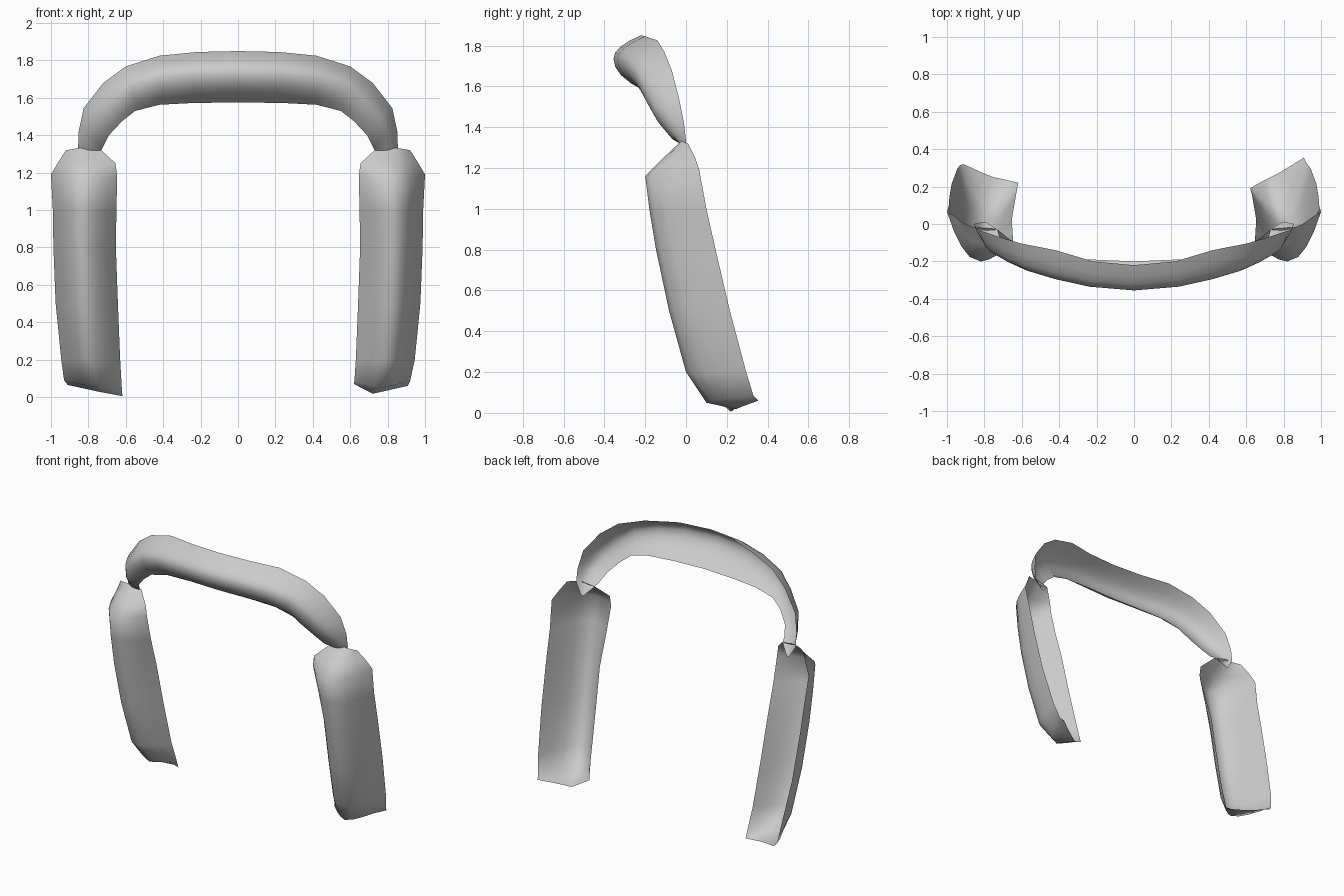
import bpy
from mathutils import Vector

if "Cube" in bpy.data.objects:
    bpy.data.objects.remove(bpy.data.objects["Cube"])

grey = bpy.data.materials.new("light_grey")
grey.diffuse_color = (0.6, 0.6, 0.6, 1)
grey.use_nodes = True
grey.node_tree.nodes["Principled BSDF"].inputs["Base Color"].default_value = grey.diffuse_color
STEPS = (0.25, 0.5, 0.75, 1)


def section(a, front, b, power, push_b=1.0):
    """Curved open cross-section from edge a over the front ridge to edge b."""
    a, front, b = Vector(a), Vector(front), Vector(b)

    def ease(edge, t, push):
        p = front.lerp(edge, t)
        p.x = front.x + (edge.x - front.x) * t ** push
        p.y = front.y + (edge.y - front.y) * t ** power
        return p
    return ([ease(a, t, 1) for t in reversed(STEPS)] + [front]
            + [ease(b, t, push_b) for t in STEPS])


def sheet(name, rows, flip=False):
    """Skin a smooth open shell through rows of points."""
    n = len(rows[0])
    faces = []
    for r in range(len(rows) - 1):
        for c in range(n - 1):
            f = (r * n + c, (r + 1) * n + c, (r + 1) * n + c + 1, r * n + c + 1)
            faces.append(f[::-1] if flip else f)
    me = bpy.data.meshes.new(name)
    me.from_pydata([p for row in rows for p in row], [], faces)
    me.materials.append(grey)
    me.update()
    ob = bpy.data.objects.new(name, me)
    bpy.context.collection.objects.link(ob)
    for o in bpy.context.selected_objects:
        o.select_set(False)
    ob.select_set(True)
    bpy.context.view_layer.objects.active = ob
    bpy.ops.object.shade_smooth_by_angle(angle=1.0)


def mirrored(p):
    return Vector((-p[0], p[1], p[2]))


# Side panels: inner edge, front ridge, outer edge at each level, top to bottom
panel = [
    ((.73, -.03, 1.32), (.82, -.02, 1.335), (.92, .01, 1.32)),
    ((.655, -.09, 1.25), (.81, -.11, 1.25), (.965, .045, 1.25)),
    ((.646, -.09, 1.18), (.82, -.20, 1.16), (1.0, .065, 1.19)),
    ((.65, -.04, 1.0), (.83, -.18, 1.0), (.99, .10, 1.0)),
    ((.653, .025, .8), (.83, -.147, .8), (.987, .145, .8)),
    ((.642, .09, .5), (.82, -.083, .5), (.975, .215, .5)),
    ((.63, .16, .2), (.80, .0, .2), (.945, .295, .2)),
]
right_end = [
    ((.622, .185, .085), (.76, .10, .05), (.92, .33, .085)),
    ((.62, .19, .07), (.72, .245, .018), (.908, .355, .06)),
]
left_end = [
    ((.622, .205, .06), (.76, .10, .055), (.93, .315, .09)),
    ((.618, .22, .005), (.75, .25, .03), (.91, .32, .065)),
]
for name, end, flip in (("right_panel", right_end, False),
                        ("left_panel", left_end, True)):
    rows = [section(*lvl, 1.75, .82) for lvl in panel + end[:1]]
    rows.append(section(*end[1], 1.1))          # flatter bottom rim
    if flip:
        rows = [[mirrored(p) for p in r] for r in rows]
    sheet(name, rows, flip)

# Top arch: upper edge, front ridge, lower edge from the centre to the tip
arch = [
    ((0, -.22, 1.85), (0, -.355, 1.735), (0, -.20, 1.575)),
    ((.22, -.20, 1.845), (.24, -.335, 1.73), (.23, -.19, 1.573)),
    ((.42, -.14, 1.825), (.42, -.295, 1.71), (.42, -.18, 1.563)),
    ((.60, -.105, 1.768), (.57, -.25, 1.665), (.55, -.175, 1.53)),
    ((.72, -.07, 1.68), (.67, -.205, 1.58), (.62, -.16, 1.475)),
    ((.825, -.035, 1.545), (.75, -.155, 1.48), (.69, -.115, 1.40)),
    ((.852, -.01, 1.42), (.79, -.09, 1.39), (.72, -.065, 1.34)),
    ((.855, .0, 1.33), (.79, -.04, 1.33), (.73, -.03, 1.32)),
    ((.81, .01, 1.255), (.80, .008, 1.25), (.79, .01, 1.255)),
]
half = [section(*st, 2.1) for st in arch]
stations = [[mirrored(p) for p in s] for s in half[:0:-1]] + half
sheet("top_arch", stations, flip=True)
